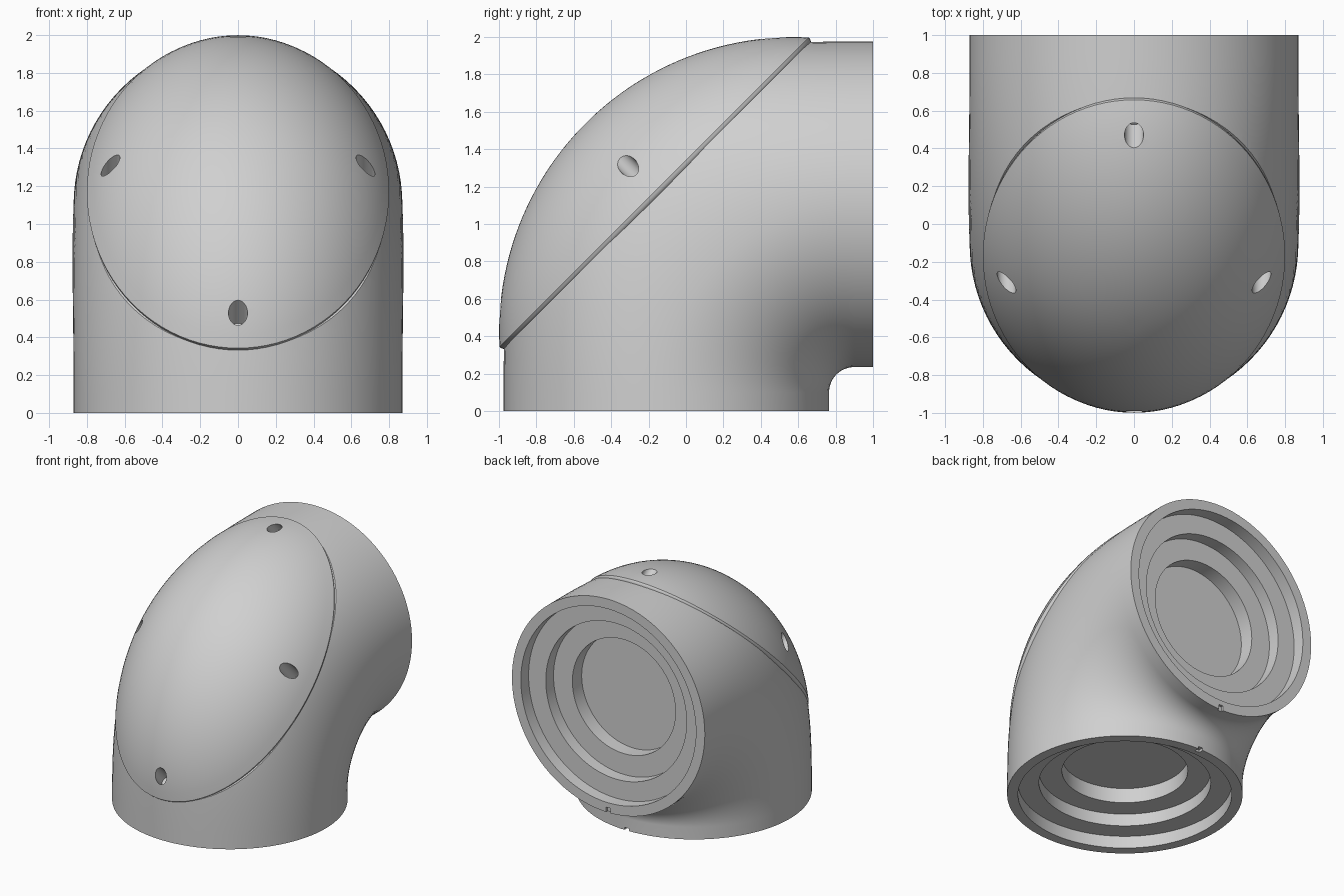
import bpy, bmesh
from math import sin, cos, pi, sqrt, radians
from mathutils import Vector

cube = bpy.data.objects.get("Cube")
if cube:
    bpy.data.objects.remove(cube)

grey = bpy.data.materials.new("light_grey")
grey.use_nodes = True
grey.diffuse_color = (0.63, 0.63, 0.63, 1)
grey.node_tree.nodes["Principled BSDF"].inputs["Base Color"].default_value = (0.63, 0.63, 0.63, 1)

X = Vector((1, 0, 0))
SEG = 96

# Frame of the cover's flat base: outward axis, long direction, centre
axis = Vector((0, -1, 1)).normalized()
slope = Vector((0, 1, 1)).normalized()
base = Vector((0, -0.17, 1.17))
WIDE, LONG, HEIGHT = 0.8, 1.17, 0.52


def make_object(name, rings, trim=None):
    """Skin a closed solid from rings of points; trim is a point on a cutting plane."""
    bm = bmesh.new()
    loops = [[bm.verts.new(p) for p in ring] for ring in rings]
    for a, b in zip(loops, loops[1:]):
        for i in range(SEG):
            j = (i + 1) % SEG
            bm.faces.new((a[i], a[j], b[j], b[i]))
    bm.faces.new(loops[0])
    bm.faces.new(loops[-1])
    if trim:
        cut_geom = bmesh.ops.bisect_plane(
            bm, geom=bm.verts[:] + bm.edges[:] + bm.faces[:], dist=1e-5,
            plane_co=trim, plane_no=axis, clear_outer=True)["geom_cut"]
        rim = [e for e in cut_geom if isinstance(e, bmesh.types.BMEdge)]
        bmesh.ops.holes_fill(bm, edges=rim, sides=0)
    bmesh.ops.recalc_face_normals(bm, faces=bm.faces)
    mesh = bpy.data.meshes.new(name)
    bm.to_mesh(mesh)
    bm.free()
    mesh.materials.append(grey)
    obj = bpy.data.objects.new(name, mesh)
    bpy.context.collection.objects.link(obj)
    return obj


def oval(centre, u, v, ru, rv):
    return [centre + u * (ru * cos(2 * pi * i / SEG)) + v * (rv * sin(2 * pi * i / SEG))
            for i in range(SEG)]


# Elbow pipe: stepped socket, bend, stepped socket
RADIUS, BEND = 0.87, 1.005
pivot = Vector((0, 0.9, 0.1))


def pipe_ring(angle, r, along=0.0):
    """Cross-section whose outer half swells towards the middle of the bend."""
    out = Vector((0, -cos(angle), sin(angle)))
    tangent = Vector((0, sin(angle), cos(angle)))
    swell = sin(2 * angle) ** 2
    centre = pivot + out * BEND + tangent * along
    points = []
    for i in range(SEG):
        a = 2 * pi * i / SEG
        reach = r + 0.22 * swell if sin(a) > 0 else r
        points.append(centre + X * ((r + 0.006 * swell) * cos(a)) + out * (reach * sin(a)))
    return points


# (radius, depth) from the deepest floor outwards to the rim
socket = [(0.465, 0.32), (0.465, 0.2), (0.635, 0.2), (0.635, 0.1),
          (0.79, 0.1), (0.79, 0), (RADIUS, 0)]
rings = [pipe_ring(0, r, d - 0.1) for r, d in socket]
rings += [pipe_ring(radians(90 * k / 40), RADIUS) for k in range(41)]
rings += [pipe_ring(pi / 2, r, 0.1 - d) for r, d in reversed(socket)]
elbow = make_object("elbow_pipe", rings, trim=base - axis * 0.02)


# Domed cover on the outside of the bend, with a rounded lip
def dome_ring(rho):
    """Every radial section of the dome is a circular arc."""
    points = []
    for i in range(SEG):
        a = 2 * pi * i / SEG
        flat = X * (WIDE * cos(a)) + slope * (LONG * sin(a))
        reach = flat.length
        arc = (reach ** 2 + HEIGHT ** 2) / (2 * HEIGHT)
        rise = sqrt(arc ** 2 - (reach * rho) ** 2) - arc + HEIGHT
        points.append(base + flat * rho + axis * rise)
    return points


rings = [dome_ring(k / 24) for k in range(1, 25)]
for inset, drop in [(0.002, 0.012), (0.009, 0.024), (0.02, 0.032), (0.034, 0.035)]:
    rings.append(oval(base - axis * drop, X, slope, WIDE - inset, LONG - inset))
cover = make_object("domed_cover", rings)


def cut(obj, cutter):
    mod = obj.modifiers.new("cut", 'BOOLEAN')
    mod.operation = 'DIFFERENCE'
    mod.solver = 'EXACT'
    mod.object = cutter
    bpy.context.view_layer.objects.active = obj
    bpy.ops.object.modifier_apply(modifier=mod.name)
    bpy.data.objects.remove(cutter)


# Four screw holes drilled square to the cover's base
for x, along in [(0, -1.035), (0, 1.035), (-0.675, 0), (0.675, 0)]:
    foot = base + X * x + slope * along
    cut(cover, make_object("drill", [oval(foot + axis * h, X, slope, 0.05, 0.05)
                                     for h in (0, 0.6)]))

# Small notches in the inner side of both rims
for spot in [(0, 0.745, 0), (0, 1, 0.255)]:
    bpy.ops.mesh.primitive_cube_add(size=0.04, location=spot)
    cut(elbow, bpy.context.object)

# Smooth shading with crisp edges
for obj in (elbow, cover):
    bpy.ops.object.select_all(action='DESELECT')
    obj.select_set(True)
    bpy.context.view_layer.objects.active = obj
    bpy.ops.object.shade_smooth_by_angle(angle=radians(35))
